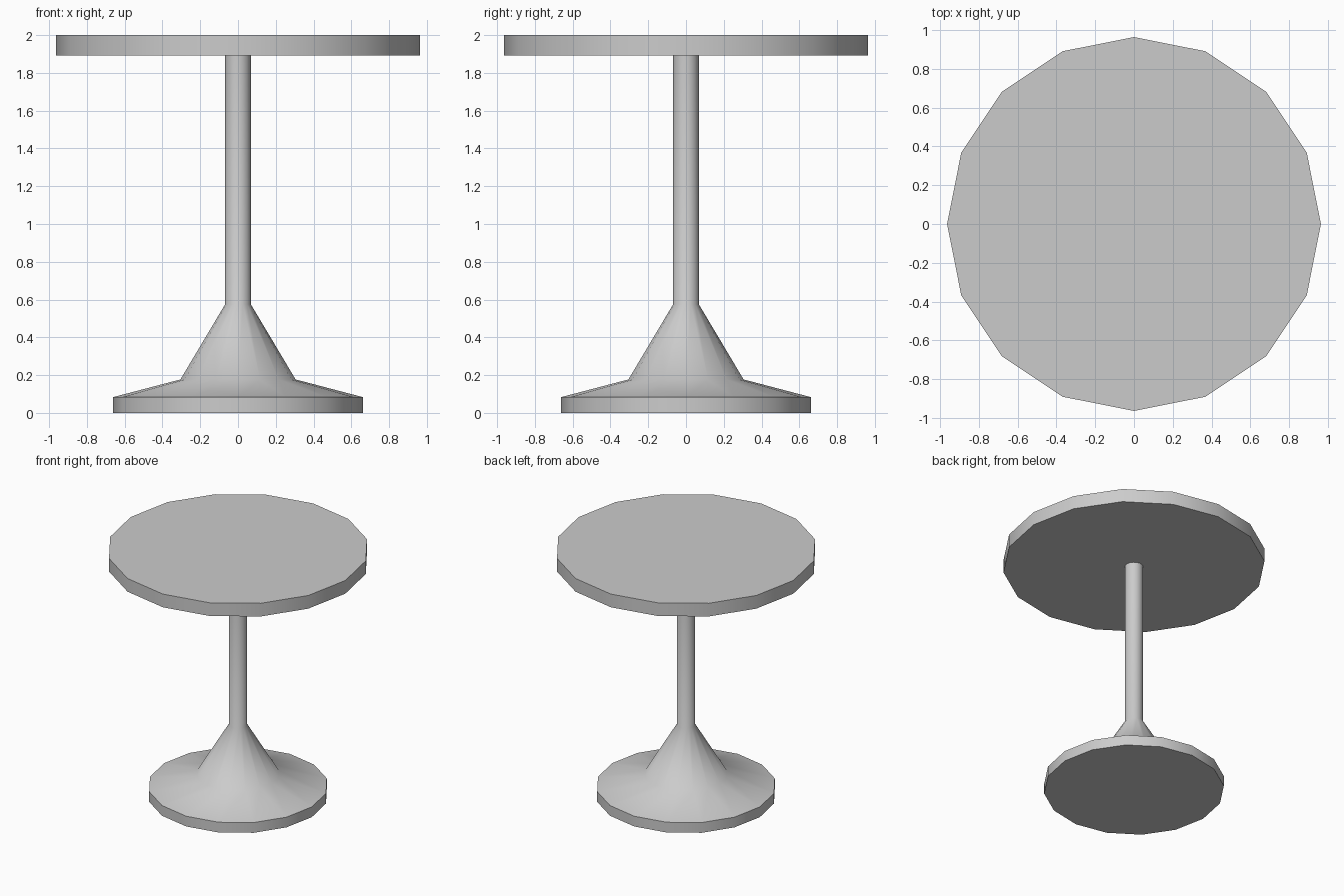
import bpy, bmesh
from math import sin, cos, tau, radians

if "Cube" in bpy.data.objects:
    bpy.data.objects.remove(bpy.data.objects["Cube"])

SIDES = 16


def lathe(name, profile):
    """Closed solid turned around z from (radius, z) points, bottom to top."""
    bm = bmesh.new()
    rings = [[bm.verts.new((r * cos(tau * i / SIDES), r * sin(tau * i / SIDES), z))
              for i in range(SIDES)] for r, z in profile]
    for low, high in zip(rings, rings[1:]):
        for i in range(SIDES):
            j = (i + 1) % SIDES
            bm.faces.new((low[i], low[j], high[j], high[i]))
    bm.faces.new(rings[0][::-1])
    bm.faces.new(rings[-1])
    mesh = bpy.data.meshes.new(name)
    bm.to_mesh(mesh)
    bm.free()
    obj = bpy.data.objects.new(name, mesh)
    bpy.context.collection.objects.link(obj)
    bpy.ops.object.select_all(action='DESELECT')
    obj.select_set(True)
    bpy.context.view_layer.objects.active = obj
    bpy.ops.object.shade_smooth_by_angle(angle=radians(50))
    return obj


# Flared foot running up into the slim column
lathe("pedestal", [(0.663, 0), (0.663, 0.083), (0.305, 0.177),
                   (0.068, 0.575), (0.068, 1.893)])

# Round table top
lathe("table_top", [(0.963, 1.893), (0.963, 2.0)])
